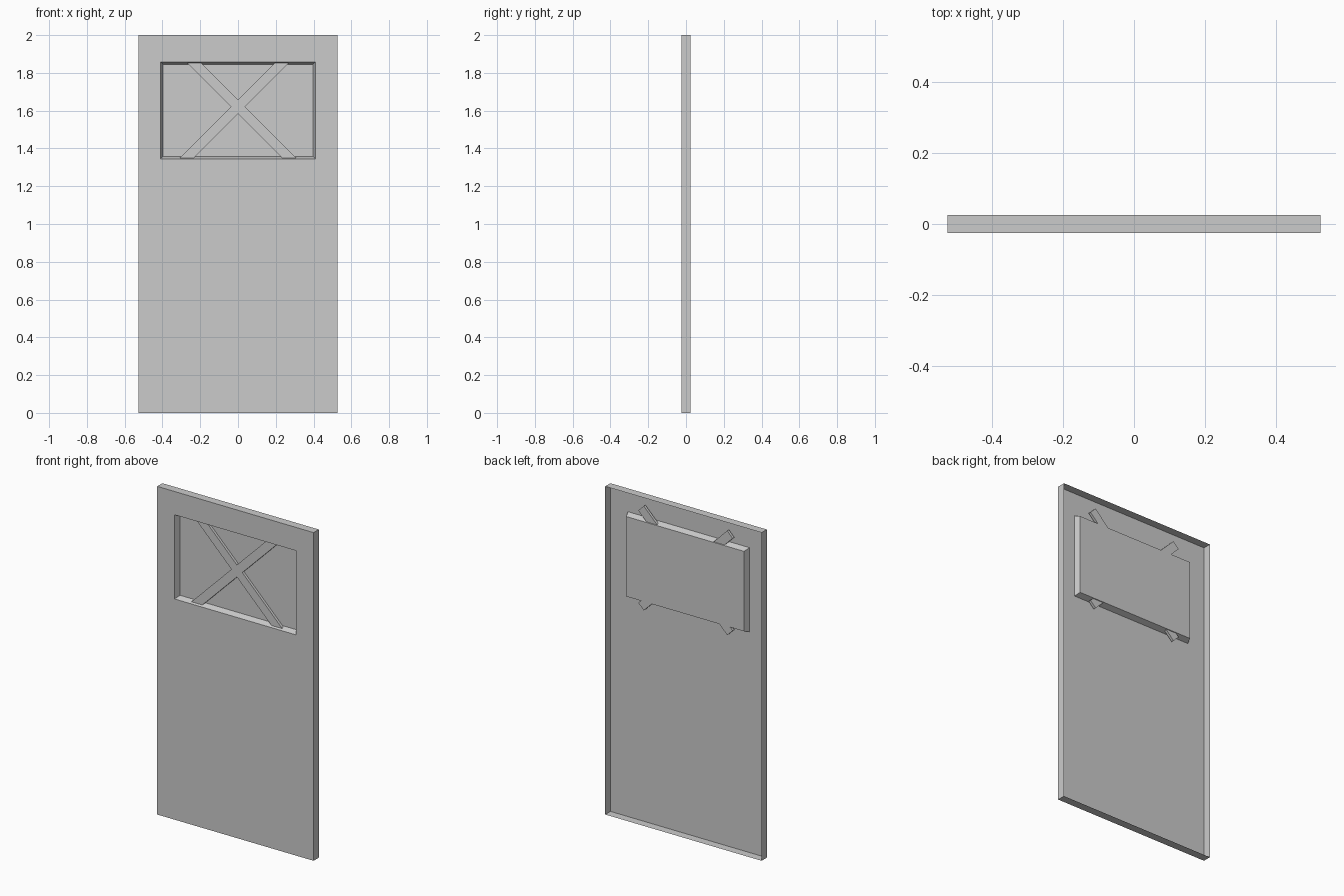
import bpy, bmesh, math
from mathutils import Matrix

if "Cube" in bpy.data.objects:
    bpy.data.objects.remove(bpy.data.objects["Cube"])


def finish(bm, name):
    mesh = bpy.data.meshes.new(name)
    bm.to_mesh(mesh)
    bm.free()
    obj = bpy.data.objects.new(name, mesh)
    bpy.context.collection.objects.link(obj)
    return obj


# Open-backed door shell: nested rectangles (half width, y, z low, z high)
rings = [
    (0.527, 0.025, 0.0, 2.0),       # rear rim
    (0.527, -0.025, 0.0, 2.0),      # front outline
    (0.410, -0.025, 1.345, 1.858),  # window opening
    (0.397, 0.009, 1.358, 1.845),   # tapered recess floor
]
bm = bmesh.new()
loops = [[bm.verts.new(p) for p in ((-w, y, a), (w, y, a), (w, y, b), (-w, y, b))]
         for w, y, a, b in rings]
for back, front in zip(loops, loops[1:]):
    for i in range(4):
        j = (i + 1) % 4
        bm.faces.new((back[j], back[i], front[i], front[j])[::-1])
bm.faces.new(loops[-1])
finish(bm, "door_panel")

# Crossed window bars that run through the recess walls
for side, label in ((1, "rising"), (-1, "falling")):
    bm = bmesh.new()
    bmesh.ops.create_cube(bm, size=1, matrix=Matrix.Translation((0, -0.003, 1.62))
                          @ Matrix.Rotation(side * math.radians(45), 4, 'Y')
                          @ Matrix.Diagonal((0.848, 0.016, 0.052, 1)))
    finish(bm, "window_bar_" + label)
